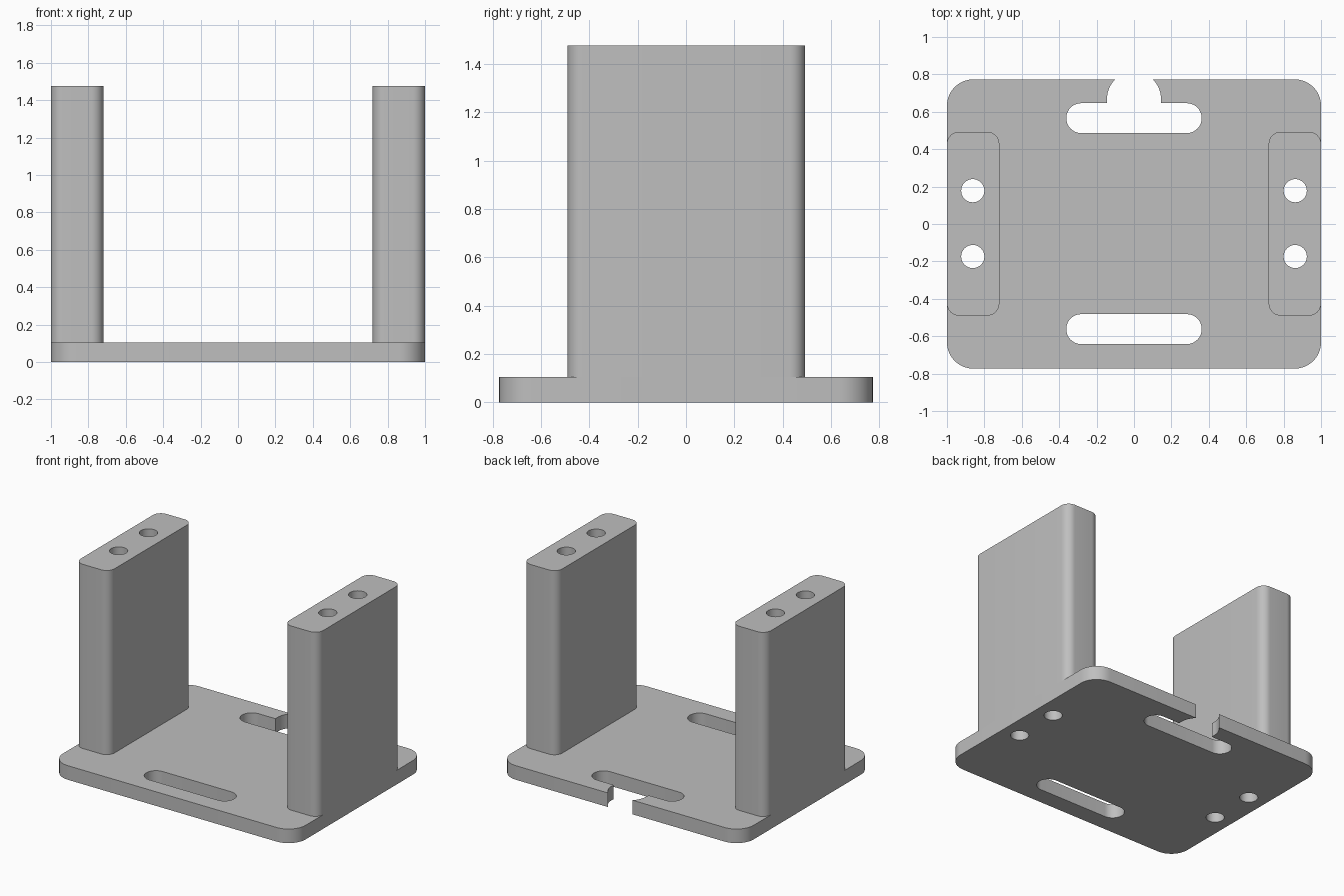
import bpy, bmesh
from math import sin, cos, pi, radians, sqrt, asin

if "Cube" in bpy.data.objects:
    bpy.data.objects.remove(bpy.data.objects["Cube"])

grey = bpy.data.materials.new("plain grey")
grey.diffuse_color = (0.52, 0.52, 0.52, 1)
grey.use_nodes = True
grey.node_tree.nodes["Principled BSDF"].inputs["Base Color"].default_value = grey.diffuse_color


def arc(cx, cy, r, a0, a1, n=10):
    """Points on an arc, angles in degrees."""
    return [(cx + r * cos(radians(a0 + (a1 - a0) * i / n)),
             cy + r * sin(radians(a0 + (a1 - a0) * i / n))) for i in range(n + 1)]


def rounded_rect(x0, x1, y0, y1, r):
    return (arc(x1 - r, y1 - r, r, 0, 90) + arc(x0 + r, y1 - r, r, 90, 180)
            + arc(x0 + r, y0 + r, r, 180, 270) + arc(x1 - r, y0 + r, r, 270, 360))


def circle(x, y, r):
    return arc(x, y, r, 0, 360, 40)[:-1]


def plate(name, loops, z0, z1):
    """Extrude an outline with holes from z0 to z1."""
    curve = bpy.data.curves.new(name, 'CURVE')
    curve.dimensions, curve.fill_mode = '2D', 'BOTH'
    curve.extrude = (z1 - z0) / 2
    for pts in loops:
        s = curve.splines.new('POLY')
        s.points.add(len(pts) - 1)
        for p, (x, y) in zip(s.points, pts):
            p.co = (x, y, 0, 1)
        s.use_cyclic_u = True
    tmp = bpy.data.objects.new(name + "_outline", curve)
    bpy.context.collection.objects.link(tmp)
    mesh = bpy.data.meshes.new_from_object(tmp.evaluated_get(bpy.context.evaluated_depsgraph_get()))
    bpy.data.objects.remove(tmp)
    bm = bmesh.new()
    bm.from_mesh(mesh)
    bmesh.ops.remove_doubles(bm, verts=bm.verts, dist=1e-5)
    bmesh.ops.translate(bm, verts=bm.verts, vec=(0, 0, (z0 + z1) / 2))
    bmesh.ops.recalc_face_normals(bm, faces=bm.faces)
    bm.to_mesh(mesh)
    bm.free()
    mesh.materials.clear()
    mesh.materials.append(grey)
    ob = bpy.data.objects.new(name, mesh)
    bpy.context.collection.objects.link(ob)
    bpy.ops.object.select_all(action='DESELECT')
    bpy.context.view_layer.objects.active = ob
    ob.select_set(True)
    bpy.ops.object.shade_smooth_by_angle(angle=radians(30))


W, D, BASE, TOP = 1.0, 0.773, 0.105, 1.477
SX, S0, S1 = 0.362, 0.486, 0.646      # slot half length and y range
SR, SC = (S1 - S0) / 2, (S0 + S1) / 2
NR, NY = 0.144, 0.67                  # rounded notch in the back edge
R = 0.14
hole_y, hole_r = (-0.174, 0.178), 0.062
holes = {s: [circle(s * 0.862, y, hole_r) for y in hole_y] for s in (-1, 1)}

# Base outline, running through the back notch and around the back slot
a = 180 / pi * asin((D - NY) / NR)
outline = (arc(-W + R, D - R, R, 90, 180) + arc(-W + R, -D + R, R, 180, 270)
           + arc(W - R, -D + R, R, 270, 360) + arc(W - R, D - R, R, 0, 90)
           + arc(0, NY, NR, a, 0)
           + [(NR, S1)]
           + arc(SX - SR, SC, SR, 90, -90, 20)
           + arc(-SX + SR, SC, SR, 270, 90, 20)
           + [(-NR, S1)]
           + arc(0, NY, NR, 180, 180 - a))
front_slot = rounded_rect(-SX, SX, -S1 + 0.004, -S0 + 0.004, SR - 0.0005)
plate("base_plate", [outline, front_slot] + holes[-1] + holes[1], 0, BASE)

# Upright posts with through holes
for side, label in ((-1, "left"), (1, "right")):
    x0, x1 = sorted((side * 0.72, side * W))
    plate(label + "_post", [rounded_rect(x0, x1, -0.49, 0.493, 0.065)] + holes[side], BASE, TOP)
